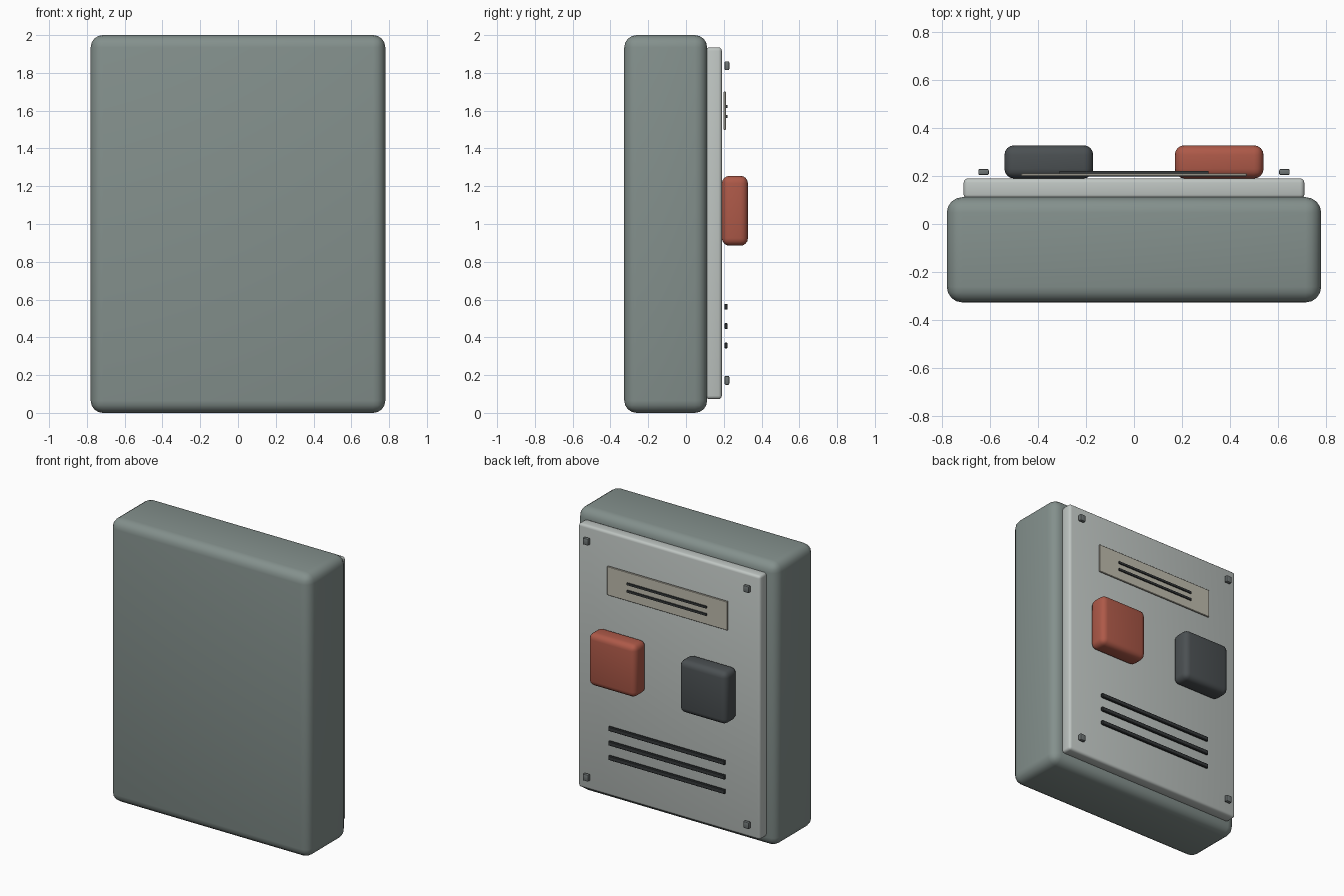
import bpy

if "Cube" in bpy.data.objects:
    bpy.data.objects.remove(bpy.data.objects["Cube"])


def material(name, r, g, b):
    m = bpy.data.materials.new(name)
    m.diffuse_color = (r, g, b, 1)
    m.use_nodes = True
    m.node_tree.nodes["Principled BSDF"].inputs["Base Color"].default_value = m.diffuse_color
    return m


BODY = material("body_green_grey", 0.23, 0.28, 0.265)
PANEL = material("panel_pale_grey", 0.52, 0.56, 0.54)
RED = material("button_red", 0.42, 0.10, 0.065)
DARK = material("button_dark", 0.07, 0.08, 0.085)
LABEL = material("label_beige", 0.52, 0.50, 0.42)
SLOT = material("slot_dark", 0.035, 0.04, 0.042)
METAL = material("screw_grey", 0.16, 0.18, 0.18)


def box(name, x, y, z, mat, bevel=0.0, segments=3):
    """Rounded box from (min, max) pairs on each axis."""
    spans = (x, y, z)
    bpy.ops.mesh.primitive_cube_add(size=1, location=[(a + b) / 2 for a, b in spans])
    o = bpy.context.object
    o.name = name
    o.scale = [b - a for a, b in spans]
    bpy.ops.object.transform_apply(location=False, rotation=False, scale=True)
    o.data.materials.append(mat)
    if bevel:
        m = o.modifiers.new("rounded_edges", "BEVEL")
        m.width = bevel
        m.segments = segments
        bpy.ops.object.modifier_apply(modifier=m.name)
        bpy.ops.object.shade_smooth_by_angle()
    return o


def around(c, size):
    return (c - size / 2, c + size / 2)


# Main case and raised panel on the +y side
box("case", (-0.78, 0.78), (-0.327, 0.112), (0, 2), BODY, 0.065, 4)
box("panel", (-0.71, 0.71), (0.105, 0.19), (0.073, 1.935), PANEL, 0.018)

# Two large buttons
for name, cx, mat in (("red_button", 0.355, RED), ("dark_button", -0.355, DARK)):
    box(name, around(cx, 0.37), (0.19, 0.328), around(1.07, 0.37), mat, 0.04, 4)

# Label plate with two printed bars
box("label_plate", (-0.47, 0.47), (0.199, 0.211), (1.498, 1.702), LABEL, 0.003, 1)
for i, z in enumerate((1.57, 1.622)):
    box(f"label_bar_{i}", (-0.31, 0.31), (0.209, 0.22), around(z, 0.015), SLOT)

# Vent slots
for i in range(3):
    box(f"vent_slot_{i}", (-0.455, 0.455), (0.203, 0.221),
        around(0.357 + 0.1025 * i, 0.031), SLOT, 0.004, 1)

# Corner screws
for i, sx in enumerate((-1, 1)):
    for j, z in enumerate((0.172, 1.838)):
        box(f"corner_screw_{i}{j}", around(0.627 * sx, 0.044), (0.204, 0.229),
            around(z, 0.047), METAL, 0.006, 2)
